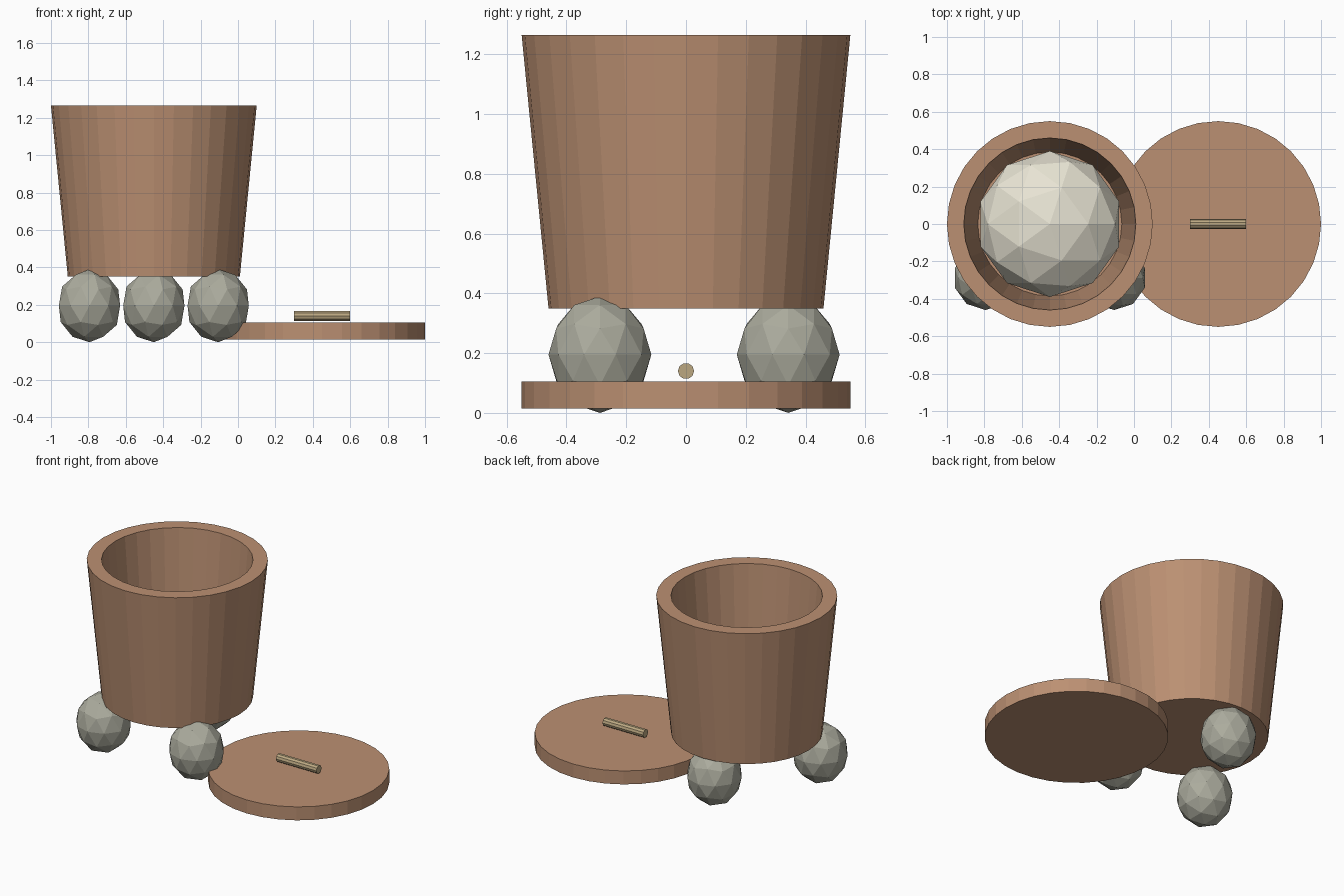
import bpy
import bmesh
from math import pi, sin, cos

default = bpy.data.objects.get("Cube")
if default:
    bpy.data.objects.remove(default, do_unlink=True)


def material(name, rgb):
    mat = bpy.data.materials.new(name)
    mat.use_nodes = True
    mat.diffuse_color = (*rgb, 1)
    mat.node_tree.nodes["Principled BSDF"].inputs["Base Color"].default_value = (*rgb, 1)
    return mat


clay = material("clay brown", (0.50, 0.28, 0.17))
stone = material("stone grey", (0.41, 0.41, 0.34))
cream = material("pale cream", (0.80, 0.77, 0.65))
wood = material("tan wood", (0.50, 0.39, 0.22))


def finish(bm, name, mat, location):
    bmesh.ops.recalc_face_normals(bm, faces=bm.faces)
    mesh = bpy.data.meshes.new(name)
    bm.to_mesh(mesh)
    bm.free()
    mesh.materials.append(mat)
    obj = bpy.data.objects.new(name, mesh)
    obj.location = location
    bpy.context.collection.objects.link(obj)
    return obj


def lathe(name, rings, mat, location, sides=32):
    """Stack of (radius, height) rings, capped at both ends."""
    bm = bmesh.new()
    loops = []
    for r, z in rings:
        angles = [2 * pi * i / sides for i in range(sides)]
        loops.append([bm.verts.new((r * sin(a), r * cos(a), z)) for a in angles])
    for low, high in zip(loops, loops[1:]):
        for i in range(sides):
            j = (i + 1) % sides
            bm.faces.new((low[i], low[j], high[j], high[i]))
    bm.faces.new(loops[0])
    bm.faces.new(loops[-1])
    return finish(bm, name, mat, location)


def ball(name, width, height, mat, location):
    """Faceted ball with separate horizontal and vertical radii."""
    bm = bmesh.new()
    bmesh.ops.create_icosphere(bm, subdivisions=2, radius=1)
    bmesh.ops.scale(bm, vec=(width, width, height), verts=bm.verts)
    return finish(bm, name, mat, location)


POT_X = -0.45

# Hollow tapered pot
lathe("pot", [(0.46, 0.35), (0.55, 1.265), (0.46, 1.265), (0.385, 0.42)],
      clay, (POT_X, 0, 0))

# Pale ball resting inside the pot
ball("inner_ball", 0.39, 0.27, cream, (POT_X, 0, 0.66))

# Three stone feet
for name, dx, y in (("front_right_foot", -0.344, -0.288),
                    ("front_left_foot", 0.344, -0.288),
                    ("back_foot", 0, 0.342)):
    ball(name, 0.172, 0.195, stone, (POT_X + dx, y, 0.195))

# Lid lying beside the pot, with its bar handle
lathe("lid", [(0.55, 0.015), (0.55, 0.105)], clay, (0.45, 0, 0))
handle = lathe("lid_handle", [(0.027, -0.15), (0.027, 0.15)], wood, (0.45, 0, 0.14), sides=10)
handle.rotation_euler.y = pi / 2
